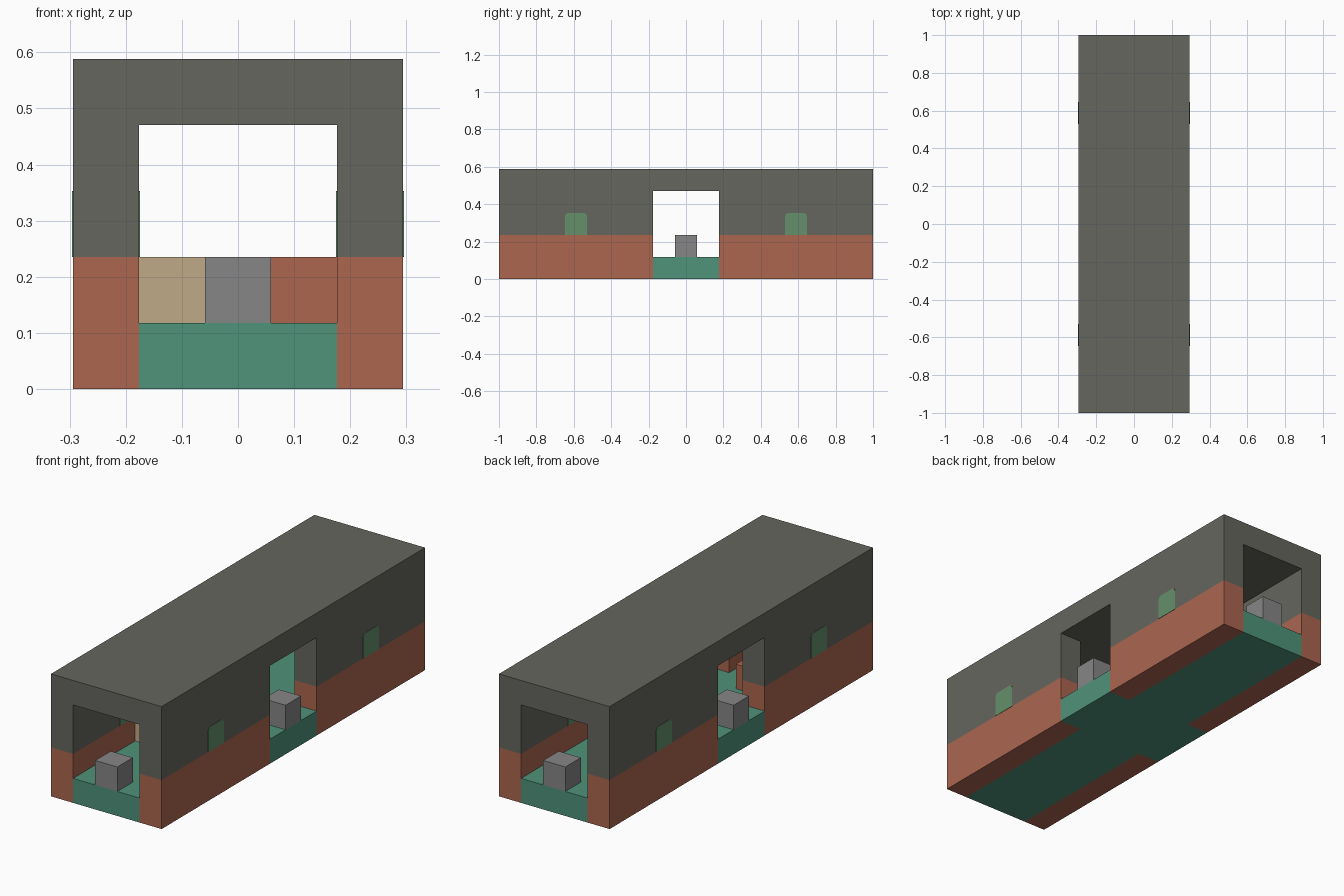
import bpy
import bmesh
from mathutils import Vector

if "Cube" in bpy.data.objects:
    bpy.data.objects.remove(bpy.data.objects["Cube"], do_unlink=True)

U = 2 / 17  # one building block


def material(name, rgb):
    lin = [((c / 255 + 0.055) / 1.055) ** 2.4 for c in rgb] + [1]
    m = bpy.data.materials.new(name)
    m.use_nodes = True
    m.diffuse_color = lin
    bsdf = m.node_tree.nodes["Principled BSDF"]
    bsdf.inputs["Base Color"].default_value = lin
    bsdf.inputs["Roughness"].default_value = 0.9
    return m


stone = material("dark stone", (101, 102, 94))
brick = material("red brick", (171, 102, 79))
teal = material("teal floor", (79, 147, 122))
sand = material("sand", (192, 170, 136))
grey = material("grey block", (134, 134, 134))
green = material("window green", (101, 143, 107))


def finish(name, bm, mat):
    bmesh.ops.recalc_face_normals(bm, faces=bm.faces)
    me = bpy.data.meshes.new(name)
    bm.to_mesh(me)
    bm.free()
    me.materials.append(mat)
    ob = bpy.data.objects.new(name, me)
    bpy.context.collection.objects.link(ob)
    return ob


def box(name, mat, centre, size, round_top=0):
    """Box measured in blocks, with optional rounded upper corners."""
    bm = bmesh.new()
    bmesh.ops.create_cube(bm, size=1)
    for v in bm.verts:
        v.co = Vector([(c + p * s) * U for c, p, s in zip(centre, v.co, size)])
    if round_top:
        top = max(v.co.z for v in bm.verts)
        edges = [e for e in bm.edges
                 if all(v.co.z > top - 1e-5 for v in e.verts)
                 and abs(e.verts[0].co.y - e.verts[1].co.y) < 1e-5]
        bmesh.ops.bevel(bm, geom=edges, offset=round_top * U, segments=3,
                        profile=0.5, affect='EDGES')
    return finish(name, bm, mat)


# Cross-shaped floor
bm = bmesh.new()
outline = [(-1.5, -8.5), (1.5, -8.5), (1.5, -1.5), (2.5, -1.5), (2.5, 1.5), (1.5, 1.5),
           (1.5, 8.5), (-1.5, 8.5), (-1.5, 1.5), (-2.5, 1.5), (-2.5, -1.5), (-1.5, -1.5)]
face = bm.faces.new([bm.verts.new((x * U, y * U, 0)) for x, y in outline])
up = bmesh.ops.extrude_face_region(bm, geom=[face])["geom"]
bmesh.ops.translate(bm, vec=(0, 0, U), verts=[g for g in up if isinstance(g, bmesh.types.BMVert)])
finish("floor", bm, teal)

# Roof slab
box("roof", stone, (0, 0, 4.5), (5, 17, 1))

# Four wall quarters with painted windows on both faces
for sx, side in ((1, "left"), (-1, "right")):
    for sy, end in ((-1, "front"), (1, "back")):
        tag = f"{end}_{side}"
        box(f"wall_base_{tag}", brick, (2 * sx, 5 * sy, 1), (1, 7, 2))
        box(f"wall_top_{tag}", stone, (2 * sx, 5 * sy, 3), (1, 7, 2))
        for x, where in ((2.5, "outer"), (1.5, "inner")):
            box(f"window_{where}_{tag}", green, (x * sx, 5 * sy, 2.5),
                (0.03, 1, 1), round_top=0.15)

# Grey block in each doorway
for name, x, y in (("front", 0, -8), ("back", 0, 8), ("left", 2, 0), ("right", -2, 0)):
    box(f"doorway_block_{name}", grey, (x, y, 1.5), (1, 1, 1))

# Loose blocks inside the corridor
box("sand_block", sand, (-1, -4, 1.5), (1, 1, 1))
box("brick_block_right", brick, (-1, -3, 1.5), (1, 1, 1))
box("brick_block_left", brick, (1, -4, 1.5), (1, 1, 1))
